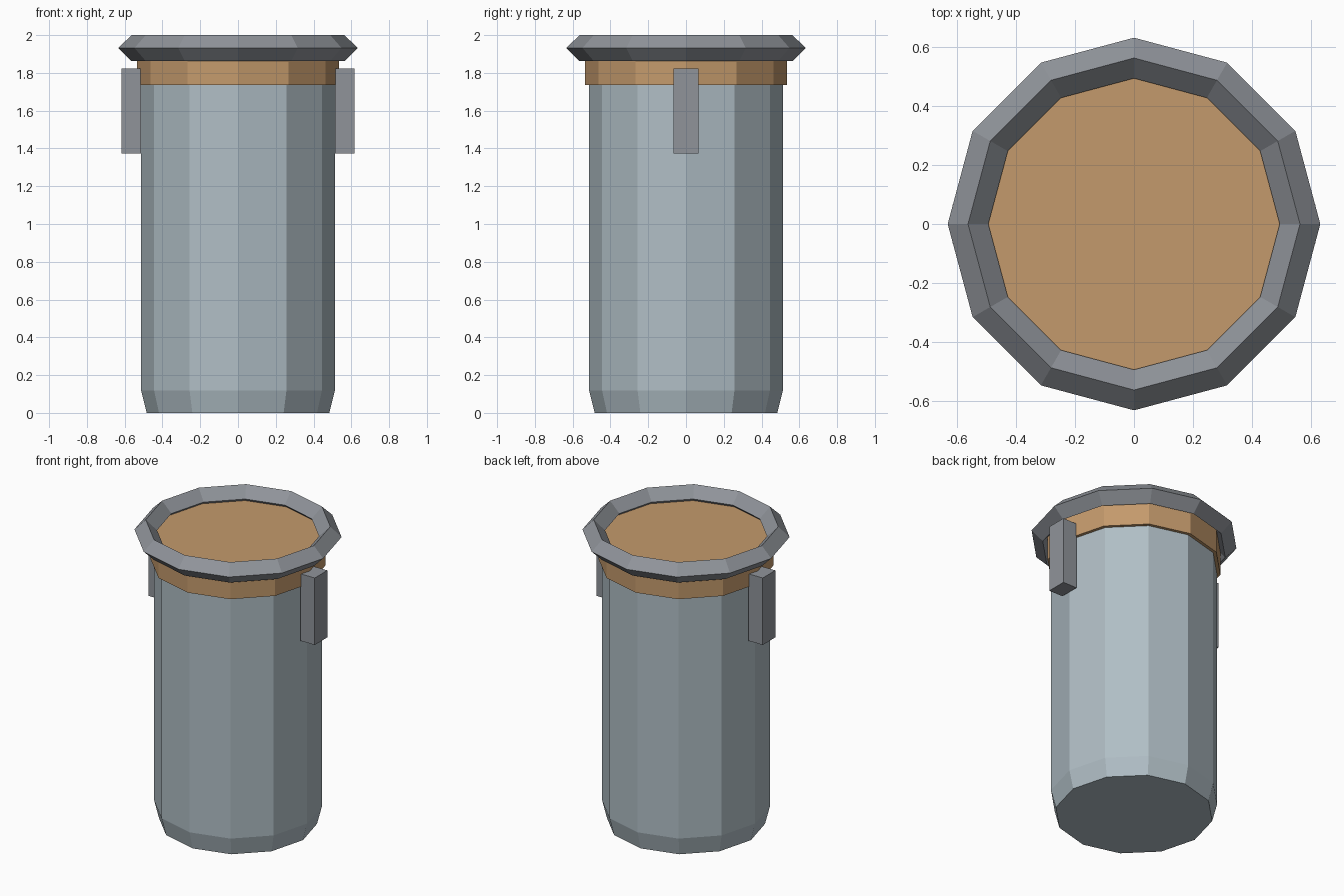
import bpy, bmesh, math

if "Cube" in bpy.data.objects:
    bpy.data.objects.remove(bpy.data.objects["Cube"])

SIDES = 12


def material(name, rgb):
    # sRGB 0-255 converted to linear
    lin = [((c / 255 + 0.055) / 1.055) ** 2.4 for c in rgb]
    m = bpy.data.materials.new(name)
    m.diffuse_color = (*lin, 1)
    m.use_nodes = True
    m.node_tree.nodes["Principled BSDF"].inputs["Base Color"].default_value = m.diffuse_color
    return m


steel = material("pale steel", (176, 190, 197))
grey = material("grey metal", (144, 148, 154))
tan = material("tan", (196, 154, 108))


def lathe(name, profile, mat, ring=False):
    """Revolve (radius, z) points; ring=True closes the profile, else caps the ends."""
    bm = bmesh.new()
    loops = [[bm.verts.new((r * math.cos(2 * math.pi * i / SIDES),
                            r * math.sin(2 * math.pi * i / SIDES), z))
              for i in range(SIDES)] for r, z in profile]
    pairs = list(zip(loops, loops[1:]))
    if ring:
        pairs.append((loops[-1], loops[0]))
    else:
        bm.faces.new(loops[0])
        bm.faces.new(loops[-1])
    for a, b in pairs:
        for i in range(SIDES):
            j = (i + 1) % SIDES
            bm.faces.new((a[i], a[j], b[j], b[i]))
    bmesh.ops.recalc_face_normals(bm, faces=bm.faces)
    me = bpy.data.meshes.new(name)
    bm.to_mesh(me)
    bm.free()
    me.materials.append(mat)
    ob = bpy.data.objects.new(name, me)
    bpy.context.collection.objects.link(ob)
    return ob


# Main canister with tapered foot
lathe("canister_body", [(0.483, 0), (0.513, 0.119), (0.513, 1.737)], steel)

# Tan collar, whose top is the disc seen inside the rim
lathe("collar", [(0.534, 1.737), (0.534, 1.913)], tan)

# Diamond-section rim
R, r, zc = 0.564, 0.069, 1.932
lathe("rim", [(R + r, zc), (R, zc + r - 0.001), (R - r, zc), (R, zc - r)], grey, ring=True)

# Side lugs
for side, label in ((-1, "left"), (1, "right")):
    bpy.ops.mesh.primitive_cube_add(size=1, location=(side * 0.565, 0, 1.597))
    lug = bpy.context.object
    lug.name = label + "_lug"
    lug.scale = (0.104, 0.134, 0.45)
    lug.data.materials.append(grey)
